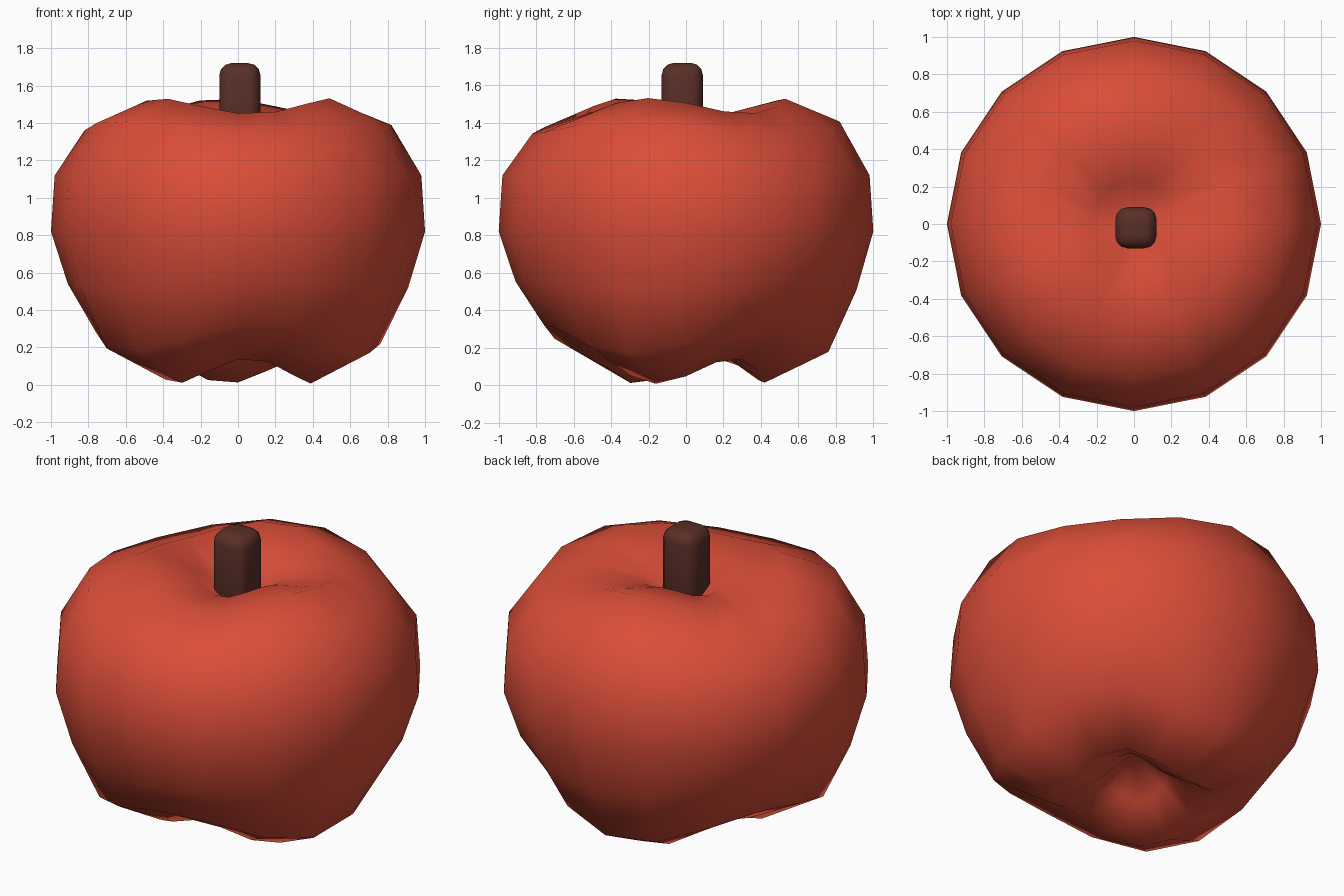
import bpy, bmesh, math

if "Cube" in bpy.data.objects:
    bpy.data.objects.remove(bpy.data.objects["Cube"])


def material(name, rgb):
    m = bpy.data.materials.new(name)
    m.diffuse_color = (*rgb, 1)
    m.use_nodes = True
    m.node_tree.nodes["Principled BSDF"].inputs["Base Color"].default_value = m.diffuse_color
    return m


def add_object(name, bm, mat):
    bmesh.ops.recalc_face_normals(bm, faces=bm.faces[:])
    for f in bm.faces:
        f.smooth = True
    mesh = bpy.data.meshes.new(name)
    bm.to_mesh(mesh)
    bm.free()
    mesh.materials.append(mat)
    obj = bpy.data.objects.new(name, mesh)
    bpy.context.collection.objects.link(obj)
    return obj


# Fruit: 16-sided rings (radius, height, lobe height), pinched into three lobes
SIDES = 16
LOBE = math.radians(98)
RINGS = [(0.20, 0.20, 0.04), (0.42, 0.075, -0.068), (0.76, 0.25, -0.08),
         (0.91, 0.53, -0.025), (1.0, 0.82, 0), (0.98, 1.12, 0),
         (0.82, 1.375, 0.035), (0.53, 1.49, 0.042), (0.23, 1.43, 0.025)]
RINGS[0] = (0.20, 0.20, -0.04)
bm = bmesh.new()
loops = []
for r, z, amp in RINGS:
    loop = []
    for i in range(SIDES):
        a = math.tau * i / SIDES
        loop.append(bm.verts.new((r * math.cos(a), r * math.sin(a),
                                  z + amp * math.cos(3 * (a - LOBE)))))
    loops.append(loop)
for lo, hi in zip(loops, loops[1:]):
    for i in range(SIDES):
        j = (i + 1) % SIDES
        bm.faces.new((lo[i], lo[j], hi[j], hi[i]))
# Deep pits at the bottom and around the stem
for loop, z in ((loops[0], 0.36), (loops[-1], 1.28)):
    pole = bm.verts.new((0, 0, z))
    for i in range(SIDES):
        bm.faces.new((loop[i], loop[(i + 1) % SIDES], pole))
add_object("fruit_body", bm, material("apple red", (0.70, 0.075, 0.04)))

# Stem: rounded square post
bm = bmesh.new()
bmesh.ops.create_cube(bm, size=1)
for v in bm.verts:
    v.co = (0.01 + v.co.x * 0.22, -0.02 + v.co.y * 0.22, 1.485 + v.co.z * 0.47)
bmesh.ops.bevel(bm, geom=bm.edges[:], offset=0.065, segments=3, profile=0.5,
                affect='EDGES')
add_object("stem", bm, material("stem brown", (0.10, 0.028, 0.02)))
